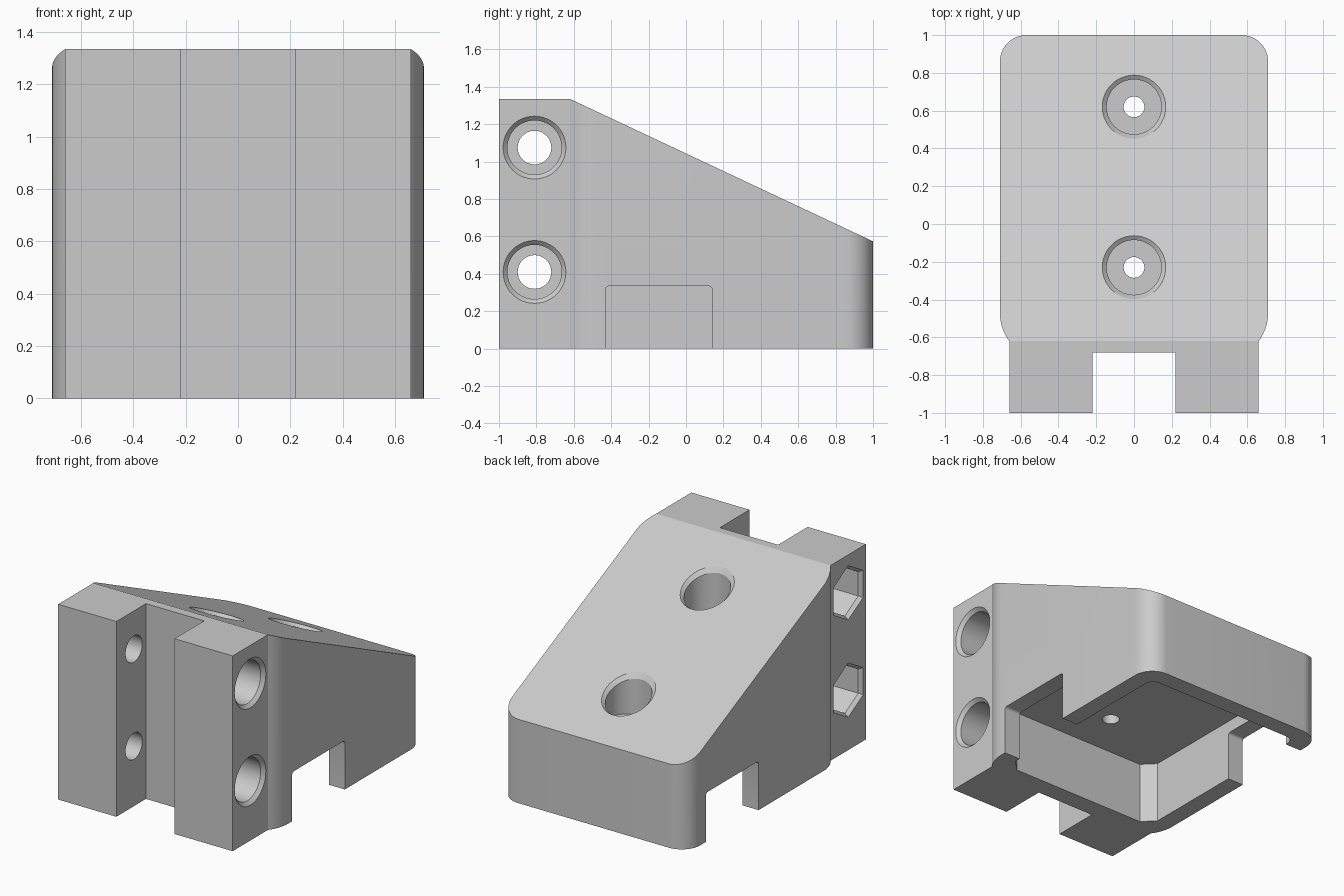
import bpy, bmesh, math
from mathutils import Matrix, Vector

cube = bpy.data.objects.get("Cube")
if cube:
    bpy.data.objects.remove(cube, do_unlink=True)

TOP = 1.335        # height of the flat top
SLOPE = 0.47       # fall of the ramp per unit of depth
RAMP_Y = -0.62     # where the ramp starts

grey = bpy.data.materials.new("light_grey_plastic")
grey.diffuse_color = (0.6, 0.6, 0.6, 1)
grey.use_nodes = True
grey.node_tree.nodes["Principled BSDF"].inputs["Base Color"].default_value = (0.6, 0.6, 0.6, 1)


def arc(cx, cy, r, start, end, steps):
    return [(cx + r * math.cos(math.radians(start + (end - start) * i / steps)),
             cy + r * math.sin(math.radians(start + (end - start) * i / steps)))
            for i in range(steps + 1)]


def mirrored(half):
    """Close a right-hand outline with its mirror image in x."""
    return half + [(-x, y) for x, y in reversed(half)]


def ring_solid(name, rings):
    """Solid skinned through rings of 3D points that all have the same count."""
    bm = bmesh.new()
    loops = [[bm.verts.new(p) for p in ring] for ring in rings]
    n = len(loops[0])
    for a, b in zip(loops, loops[1:]):
        for i in range(n):
            j = (i + 1) % n
            bm.faces.new((a[i], a[j], b[j], b[i]))
    bm.faces.new(loops[0][::-1])
    bm.faces.new(loops[-1])
    bmesh.ops.recalc_face_normals(bm, faces=bm.faces)
    mesh = bpy.data.meshes.new(name)
    bm.to_mesh(mesh)
    bm.free()
    obj = bpy.data.objects.new(name, mesh)
    bpy.context.collection.objects.link(obj)
    mesh.materials.append(grey)
    return obj


def prism(name, outline, z0, z1):
    return ring_solid(name, [[(x, y, z) for x, y in outline] for z in (z0, z1)])


def side_prism(name, outline, x0, x1):
    return ring_solid(name, [[(x, y, z) for y, z in outline] for x in (x0, x1)])


def box_outline(a0, a1, b0, b1):
    return [(a0, b0), (a1, b0), (a1, b1), (a0, b1)]


def turned(name, steps, sides, matrix, shear=0.0):
    """Stepped round or polygonal cutter from (radius, height, sheared) steps."""
    rings = []
    for r, h, tilted in steps:
        ring = []
        for i in range(sides):
            a = 2 * math.pi * i / sides
            x, y = r * math.cos(a), r * math.sin(a)
            ring.append(matrix @ Vector((x, y, h - (shear * y if tilted else 0))))
        rings.append(ring)
    return ring_solid(name, rings)


# Body: rounded plan, narrower clamp at the front, sloped top
half = [(0.22, -0.68), (0.22, -1), (0.66, -1)]
half += arc(0.46, -0.47, 0.25, -36.87, 0, 8) + arc(0.57, 0.86, 0.14, 0, 90, 12)
body = prism("mount_body", mirrored(half), 0, TOP)
bm = bmesh.new()
bm.from_mesh(body.data)
cut = bmesh.ops.bisect_plane(bm, geom=bm.verts[:] + bm.edges[:] + bm.faces[:],
                             plane_co=(0, RAMP_Y, TOP), plane_no=(0, SLOPE, 1),
                             clear_outer=True)
bmesh.ops.holes_fill(bm, edges=[e for e in bm.edges if e.is_boundary])
bmesh.ops.recalc_face_normals(bm, faces=bm.faces)
bm.to_mesh(body.data)
bm.free()

cutters = []

# Underside pocket with chamfered front corners and rounded back corners
half = [(0.51, -0.55), (0.59, -0.47)] + arc(0.53, 0.82, 0.06, 0, 90, 6)
cutters.append(prism("pocket_cutter", mirrored(half), -0.1, 0.42))

# Side openings into the pocket, staggered left and right
for name, y0, y1, x0, x1 in (("left", -0.43, 0.14, 0.5, 0.9),
                             ("right", 0.23, 0.80, -0.9, -0.5)):
    outline = [(y0, -0.1), (y1, -0.1)]
    outline += arc(y1 - 0.02, 0.315, 0.02, 0, 90, 4) + arc(y0 + 0.02, 0.315, 0.02, 90, 180, 4)
    cutters.append(side_prism(name + "_opening_cutter", outline, x0, x1))

# Cross bolts: round counterbore on the left, hex nut recess on the right
for z in (0.41, 1.075):
    place = Matrix.Translation((0, -0.81, z)) @ Matrix.Rotation(math.pi / 2, 4, 'Y')
    cutters.append(turned("bolt_hole_cutter", [(0.09, -0.8, 0), (0.09, 0.8, 0)], 40, place))
    cutters.append(turned("bolt_head_cutter",
                          [(0.145, 0.44, 0), (0.145, 0.637, 0), (0.178, 0.67, 0)], 48, place))
    cutters.append(turned("nut_cutter",
                          [(0.194, -0.67, 0), (0.165, -0.635, 0), (0.165, -0.43, 0)], 6, place))

# Vertical screws: small hole, deep counterbore, chamfer following the ramp
for y in (-0.23, 0.62):
    ramp_z = TOP - SLOPE * (y - RAMP_Y)
    place = Matrix.Translation((0, y, 0))
    cutters.append(turned("screw_hole_cutter", [(0.055, 0.3, 0), (0.055, 0.7, 0)], 32, place))
    cutters.append(turned("screw_head_cutter",
                          [(0.145, 0.55, 0), (0.145, ramp_z - 0.025, 1),
                           (0.168, ramp_z, 1), (0.168, ramp_z + 0.1, 1)], 48, place, SLOPE))

# Cut everything out of the body, then drop the cutters
bpy.context.view_layer.objects.active = body
body.select_set(True)
for cutter in cutters:
    cutter.hide_render = True
    mod = body.modifiers.new(cutter.name, 'BOOLEAN')
    mod.operation = 'DIFFERENCE'
    mod.solver = 'EXACT'
    mod.object = cutter
    bpy.ops.object.modifier_apply(modifier=mod.name)
    bpy.data.objects.remove(cutter, do_unlink=True)

bpy.ops.object.select_all(action='DESELECT')
body.select_set(True)
bpy.ops.object.shade_smooth_by_angle(angle=math.radians(25))
